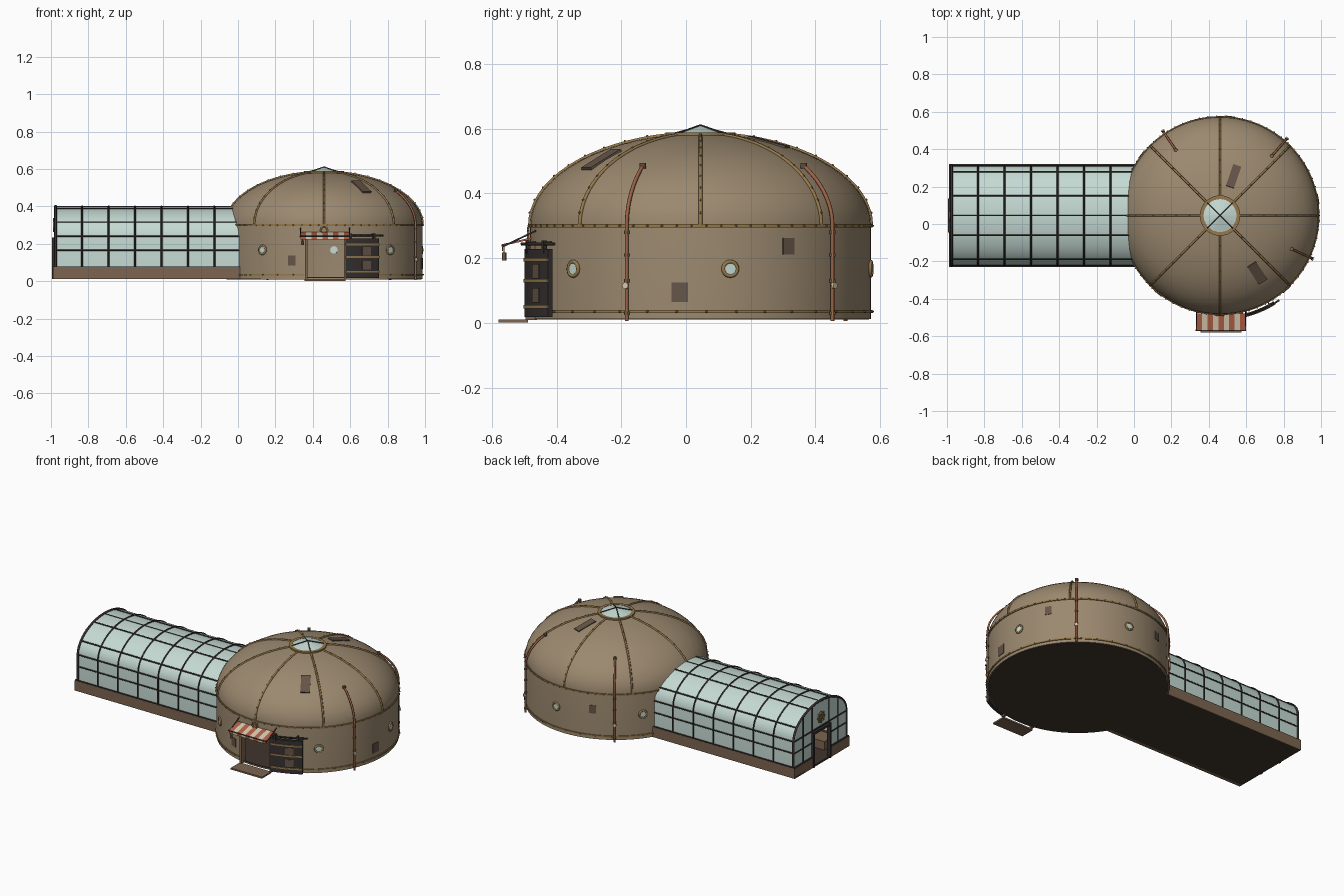
import bpy, bmesh, math
from math import sin, cos, pi, radians as rad, sqrt
from mathutils import Matrix, Vector

if "Cube" in bpy.data.objects:
    bpy.data.objects.remove(bpy.data.objects["Cube"])

CX, CY, R, ZW, H = 0.46, 0.045, 0.527, 0.30, 0.285   # dome centre, radius, wall top, rise


def mat(name, *c):
    m = bpy.data.materials.new(name)
    m.diffuse_color = (*c, 1)
    m.use_nodes = True
    m.node_tree.nodes["Principled BSDF"].inputs["Base Color"].default_value = m.diffuse_color
    return m


TAN = mat("clay", .33, .25, .16)
BRASS = mat("brass", .30, .19, .07)
DARK = mat("dark_iron", .035, .03, .028)
GLASS = mat("glass", .56, .70, .65)
COPPER = mat("copper", .33, .12, .06)
BROWN = mat("brown", .20, .13, .08)
PATCH = mat("patch", .13, .09, .065)
SOIL = mat("floor", .05, .035, .025)
RED = mat("red_stripe", .45, .12, .06)
CREAM = mat("cream_stripe", .70, .60, .45)


def finish(name, bm, m, smooth=None):
    bmesh.ops.recalc_face_normals(bm, faces=bm.faces)
    me = bpy.data.meshes.new(name)
    bm.to_mesh(me)
    bm.free()
    ob = bpy.data.objects.new(name, me)
    bpy.context.collection.objects.link(ob)
    me.materials.append(m)
    bpy.ops.object.select_all(action='DESELECT')
    ob.select_set(True)
    bpy.context.view_layer.objects.active = ob
    if smooth:
        bpy.ops.object.shade_smooth_by_angle(angle=rad(smooth))
    return ob


def box(name, c, s, m, M=None):
    bm = bmesh.new()
    bmesh.ops.create_cube(bm, size=1, matrix=Matrix.Translation(c) @ Matrix.Diagonal((*s, 1)))
    if M:
        bm.transform(M)
    return finish(name, bm, m)


def polar(az, r, z, tilt=0):
    """Frame on the dome: local x points outward, y along the wall, z up."""
    return (Matrix.Translation((CX + r * cos(az), CY + r * sin(az), z))
            @ Matrix.Rotation(az, 4, 'Z') @ Matrix.Rotation(-tilt, 4, 'Y'))


def lathe(name, prof, m, a0=0, a1=360, n=64, smooth=30):
    """Sweep a closed (r, z) profile around the dome axis."""
    bm = bmesh.new()
    full = a1 - a0 == 360
    rings = []
    for i in range(n if full else n + 1):
        a = rad(a0 + (a1 - a0) * i / n)
        rings.append([bm.verts.new((CX + r * cos(a), CY + r * sin(a), z)) for r, z in prof])
    for i in range(n):
        A, B = rings[i], rings[(i + 1) % len(rings)]
        for j in range(len(prof)):
            k = (j + 1) % len(prof)
            bm.faces.new((A[j], B[j], B[k], A[k]))
    if not full:
        bm.faces.new(rings[0])
        bm.faces.new(rings[-1])
    return finish(name, bm, m, smooth)


def ring(name, r0, r1, z0, z1, m, **k):
    return lathe(name, [(r0, z0), (r1, z0), (r1, z1), (r0, z1)], m, **k)


def prism(name, prof, x0, x1, m, smooth=None):
    """Extrude a (y, z) outline along x."""
    bm = bmesh.new()
    f = bm.faces.new([bm.verts.new((x0, y, z)) for y, z in prof])
    g = bmesh.ops.extrude_face_region(bm, geom=[f])['geom']
    bmesh.ops.translate(bm, vec=(x1 - x0, 0, 0), verts=[v for v in g if isinstance(v, bmesh.types.BMVert)])
    return finish(name, bm, m, smooth)


def tube(name, pts, r, m, res=1):
    cu = bpy.data.curves.new(name, 'CURVE')
    cu.dimensions = '3D'
    cu.bevel_depth, cu.bevel_resolution, cu.use_fill_caps = r, res, True
    sp = cu.splines.new('POLY')
    sp.points.add(len(pts) - 1)
    for p, q in zip(sp.points, pts):
        p.co = (*q, 1)
    cu.materials.append(m)
    ob = bpy.data.objects.new(name, cu)
    bpy.context.collection.objects.link(ob)
    bpy.ops.object.select_all(action='DESELECT')
    ob.select_set(True)
    bpy.context.view_layer.objects.active = ob
    bpy.ops.object.convert(target='MESH')


def torus(name, M, r, t, m):
    bm = bmesh.new()
    N, K = 20, 8
    v = [[bm.verts.new((t * sin(2 * pi * j / K), (r + t * cos(2 * pi * j / K)) * cos(2 * pi * i / N),
          (r + t * cos(2 * pi * j / K)) * sin(2 * pi * i / N))) for j in range(K)] for i in range(N)]
    for i in range(N):
        for j in range(K):
            a, b = (i + 1) % N, (j + 1) % K
            bm.faces.new((v[i][j], v[a][j], v[a][b], v[i][b]))
    bm.transform(M)
    return finish(name, bm, m, 60)


def disc(name, M, r, h, m, n=20, r2=None):
    bm = bmesh.new()
    bmesh.ops.create_cone(bm, cap_ends=True, segments=n, radius1=r, radius2=r if r2 is None else r2, depth=h, matrix=M)
    return finish(name, bm, m)


def onshell(t, off=0):
    return (R + off) * cos(t), ZW + (H + off) * sin(t)


def at(az, r, z):
    return (CX + r * cos(az), CY + r * sin(az), z)


X90 = Matrix.Rotation(pi / 2, 4, 'Y')

# hollow dome shell with the doorway cut out
T = [rad(80) * i / 14 for i in range(15)]
shell = lathe("dome_shell", [(R, .012)] + [onshell(t) for t in T]
              + [onshell(t, -.02) for t in reversed(T)] + [(R - .02, .012)], TAN, n=72)
cut = box("door_cutter", (.47, -.45, .125), (.20, .3, .216), TAN)
cut.hide_render = True
mod = shell.modifiers.new("doorway", 'BOOLEAN')
mod.operation, mod.object, mod.solver = 'DIFFERENCE', cut, 'EXACT'
bpy.context.view_layer.objects.active = shell
bpy.ops.object.modifier_apply(modifier="doorway")
bpy.data.objects.remove(cut)
disc("dome_floor", Matrix.Translation((CX, CY, .016)), R - .006, .012, SOIL, 72)

# brass bands, ribs and rivets
ring("upper_band", .52, .532, .295, .305, BRASS, n=72)
ring("lower_band_left", .52, .532, .03, .039, BRASS, a0=-78, a1=258, n=68)
for i in range(8):
    a = i * pi / 4
    tube("dome_rib", [at(a, *onshell(rad(80) * k / 16, .001)) for k in range(17)], .006, BRASS)
bm = bmesh.new()
spots = [at(rad(5 * i + 2), .532, .30) for i in range(72)]
spots += [at(rad(10 * i + 2), .532, .035) for i in range(36) if not 250 < 10 * i < 285]
spots += [at(i * pi / 4, *onshell(rad(8 * k), .006)) for i in range(8) for k in range(1, 10)]
for s in spots:
    bmesh.ops.create_icosphere(bm, subdivisions=1, radius=.0042, matrix=Matrix.Translation(s))
finish("rivets", bm, BRASS)

# skylight
ring("skylight_ring", .088, .108, .572, .588, BRASS, n=32)
disc("skylight_glass", Matrix.Translation((CX, CY, .597)), .098, .026, GLASS, 16, 0)
for i in range(4):
    a = pi / 4 + i * pi / 2
    tube("skylight_bar", [at(a, .098, .586), at(a, 0, .611)], .003, DARK)

# portholes, wall patches, dome patches
for d in (231.5, 312, 10, 84, 142):
    M = polar(rad(d), R + .002, .167)
    torus("porthole_ring", M, .022, .006, BRASS)
    disc("porthole_glass", M @ X90, .02, .006, GLASS)
    disc("porthole_inner_glass", polar(rad(d), R - .022, .167) @ X90, .02, .004, GLASS)
for d, z, w, h in ((-7, .095, .052, .06), (31, .237, .04, .052), (251, .11, .042, .052), (110, .20, .04, .05)):
    box("wall_patch", (0, 0, 0), (.006, w, h), PATCH, polar(rad(d), R, z))
for d, t, w, h in ((71, 65, .045, .125), (-57, 46, .055, .125)):
    r, z = onshell(rad(t))
    slope = math.atan2(sin(rad(t)) / H, cos(rad(t)) / R)
    box("dome_patch", (0, 0, 0), (.008, w, h), PATCH, polar(rad(d), r, z, slope))

# copper pipes climbing the wall
for d in (-25, 49, 124):
    a = rad(d)
    top = [onshell(rad(3.5 * k), .013) for k in range(12)]
    tube("pipe", [at(a, .54, .005)] + [at(a, *p) for p in top], .006, COPPER, 2)
    disc("pipe_cap", Matrix.Translation(at(a, *top[-1])), .010, .016, BROWN, 10)
    for z in (.03, .13, .21, .28):
        disc("pipe_collar", Matrix.Translation(at(a, .54, z)), .009, .01, BRASS, 10)
    disc("pipe_gauge", polar(a, .548, .115) @ X90, .010, .008, CREAM, 12)

# doorway frame, step and curved sliding door on a rail
for x in (.365, .575):
    box("door_jamb", (x, -.478, .122), (.014, .035, .225), BROWN)
box("door_lintel", (.47, -.478, .238), (.224, .035, .012), BROWN)
box("door_step", (.465, -.534, .006), (.22, .092, .010), BROWN)
ring("sliding_door", .540, .556, .018, .228, DARK, a0=-78, a1=-58, n=10)
for z in (.045, .125, .19):
    ring("door_strap", .556, .560, z, z + .01, BRASS, a0=-78, a1=-58, n=10)
for z in (.085, .16):
    box("door_panel", (0, 0, 0), (.006, .05, .045), PATCH, polar(rad(-66), .556, z))
tube("door_rail", [at(rad(-103 + 4 * k), .552, .244) for k in range(13)], .005, DARK)
for d in (-75, -61):
    box("door_hanger", (0, 0, 0), (.012, .012, .04), DARK, polar(rad(d), .552, .235))
    box("rail_bracket", (0, 0, 0), (.04, .008, .008), DARK, polar(rad(d), .538, .247))

# striped awning, struts, lantern and gear
prof = [(-.478, .258), (-.565, .238), (-.565, .222), (-.569, .222), (-.569, .243), (-.478, .264)]
for i in range(9):
    prism("awning_stripe", prof, .335 + .029 * i, .364 + .029 * i, (RED, CREAM)[i % 2])
for x in (.335, .596):
    tube("awning_strut", [(x, -.463, .285), (x, -.566, .236)], .003, DARK)
tube("awning_bar", [(.33, -.567, .239), (.60, -.567, .239)], .004, DARK)
tube("lantern_hook", [(.345, -.562, .235), (.345, -.562, .215)], .0015, DARK)
disc("lantern", Matrix.Translation((.345, -.562, .205)), .007, .025, BRASS, 8)
G = polar(-pi / 2, R + .006, .272)
torus("gear_ring", G, .016, .004, BRASS)
for k in range(8):
    box("gear_tooth", (0, 0, .018), (.008, .007, .014), BRASS, G @ Matrix.Rotation(k * pi / 4, 4, 'X'))

# greenhouse: arched glass shell, end wall with door opening
X0, X1 = -.975, .02


def arch(w=.265, b=.16, n=20):
    return [(CY - w, .07)] + [(CY - w * cos(pi * i / n), .24 + b * sin(pi * i / n)) for i in range(n + 1)] + [(CY + w, .07)]


prism("greenhouse_glass", arch() + arch(.259, .154)[::-1], X0, X1, GLASS, 30)
prism("greenhouse_end", arch() + [(CY + .08, .07), (CY + .08, .22), (CY - .08, .22), (CY - .08, .07)],
      X0 - .004, X0 + .004, GLASS)
box("greenhouse_floor", (-.485, CY, .017), (1.01, .54, .012), SOIL)
for s in (-1, 1):
    box("base_side", (-.485, CY + s * .264, .043), (1.01, .022, .064), BROWN)
    box("base_end", (-.98, CY + s * .1775, .043), (.02, .195, .064), BROWN)
    box("sill", (-.485, CY + s * .267, .075), (1.01, .014, .008), DARK)
    box("end_sill", (-.981, CY + s * .1775, .075), (.014, .195, .008), DARK)
    box("planter", (-.47, CY + s * .18, .05), (.9, .11, .055), BROWN)
    # glazing bars along the length and on the end wall
    for y, z in ((.265, .165), (.265, .24), (.233, .316), (.105, .387)):
        tube("purlin", [(X0, CY + s * y, z), (X1, CY + s * y, z)], .0045, DARK)
    box("end_door_post", (-.983, CY + s * .084, .118), (.024, .014, .215), DARK)
    box("end_mullion", (X0 - .004, CY + s * .084, .305), (.008, .008, .16), DARK)
    box("end_mullion", (X0 - .004, CY + s * .175, .22), (.008, .007, .29), DARK)
    box("end_bar", (X0 - .004, CY + s * .175, .165), (.008, .18, .007), DARK)
box("end_door_lintel", (-.983, CY, .226), (.024, .182, .014), DARK)
box("end_transom", (X0 - .004, CY, .24), (.008, .53, .008), DARK)
tube("ridge", [(X0, CY, .40), (X1, CY, .40)], .003, DARK)
for i in range(7):
    x = X0 + .1415 * i
    tube("arch_rib", [(x, y, z) for y, z in arch(.266, .161)], .0075 if i == 0 else .005, DARK)
E = Matrix.Translation((X0 - .01, CY, .30))
torus("end_gear", E, .028, .005, BRASS)
for k in range(4):
    box("end_gear_spoke", (0, 0, 0), (.006, .006, .075), BRASS, E @ Matrix.Rotation(k * pi / 4, 4, 'X'))
